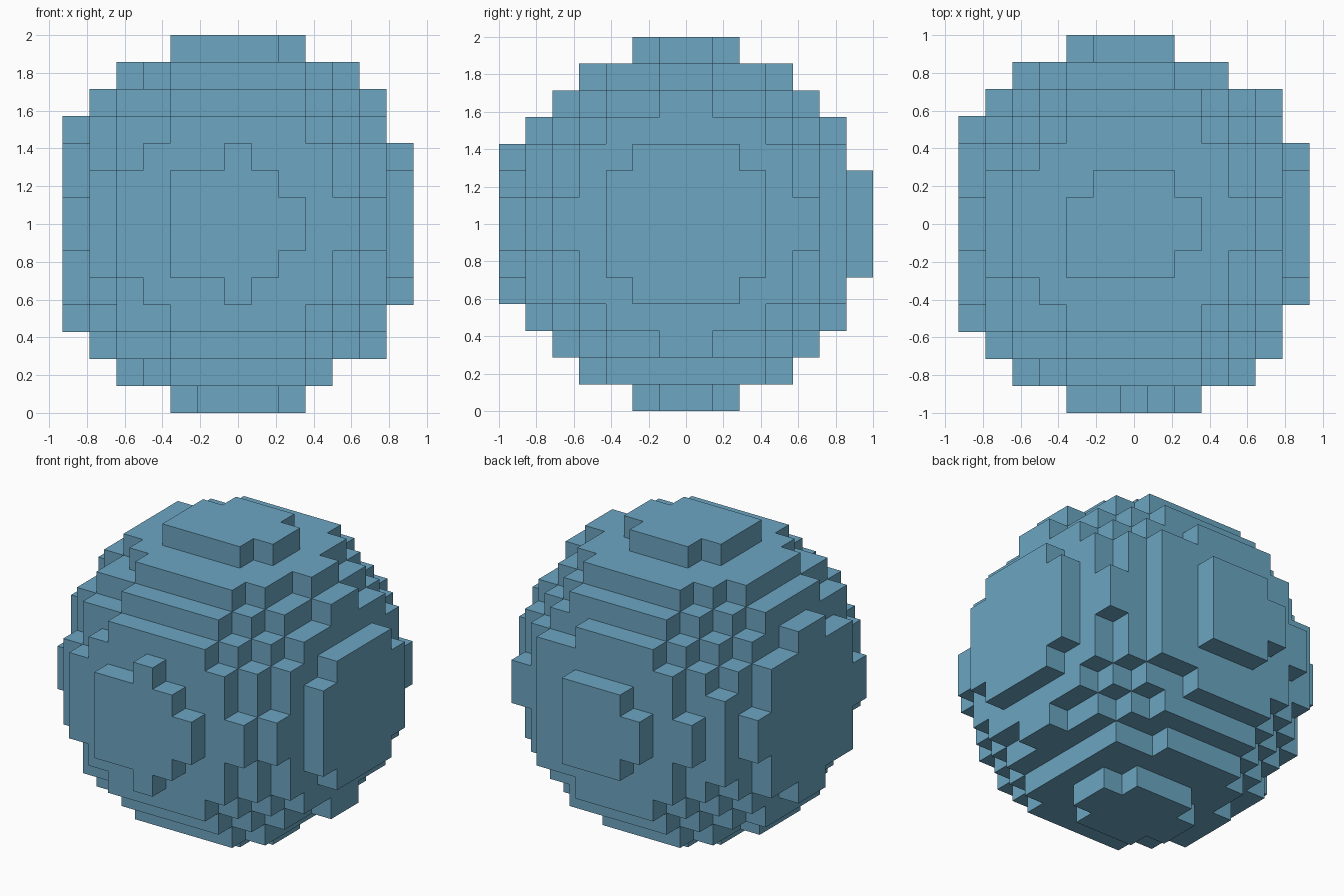
import bpy
import bmesh
from mathutils import Vector

old = bpy.data.objects.get("Cube")
if old:
    bpy.data.objects.remove(old, do_unlink=True)

# Flat blue material
blue = bpy.data.materials.new("soft_blue")
blue.use_nodes = True
colour = (0.15, 0.38, 0.54, 1.0)
blue.diffuse_color = colour
blue.node_tree.nodes["Principled BSDF"].inputs["Base Color"].default_value = colour

# Block grid: odd count across x, even count along y and z
COUNT = (13, 14, 14)
SIZE = 2 / 14
CENTRE = Vector((-0.125, -0.08, 0.025))   # slightly off-centre ball, in blocks
RADIUS_SQ = 47.69


def block_centre(cell):
    return Vector([c - (n - 1) / 2 for c, n in zip(cell, COUNT)])


def inside(cell):
    return (block_centre(cell) - CENTRE).length_squared <= RADIUS_SQ


filled = {(i, j, k)
          for i in range(COUNT[0])
          for j in range(COUNT[1])
          for k in range(COUNT[2]) if inside((i, j, k))}

# Exposed block sides make the stepped shell
bm = bmesh.new()
for cell in sorted(filled):
    middle = block_centre(cell)
    for axis in range(3):
        for sign in (-1, 1):
            neighbour = list(cell)
            neighbour[axis] += sign
            if tuple(neighbour) in filled:
                continue
            n, a, b = Vector(), Vector(), Vector()
            n[axis] = sign / 2
            a[(axis + 1) % 3] = 0.5
            b[(axis + 2) % 3] = sign / 2
            corners = (n - a - b, n + a - b, n + a + b, n - a + b)
            bm.faces.new([bm.verts.new((middle + c) * SIZE + Vector((0, 0, 1)))
                          for c in corners])

# Weld the sides and merge coplanar ones into clean flat faces
bmesh.ops.remove_doubles(bm, verts=bm.verts, dist=0.001)
bmesh.ops.dissolve_limit(bm, angle_limit=0.01, verts=bm.verts, edges=bm.edges)
# Split rings and concave outlines into safe faces
bmesh.ops.triangulate(bm, faces=bm.faces)

mesh = bpy.data.meshes.new("block_sphere")
bm.to_mesh(mesh)
bm.free()
mesh.materials.append(blue)
block_sphere = bpy.data.objects.new("block_sphere", mesh)
bpy.context.collection.objects.link(block_sphere)
